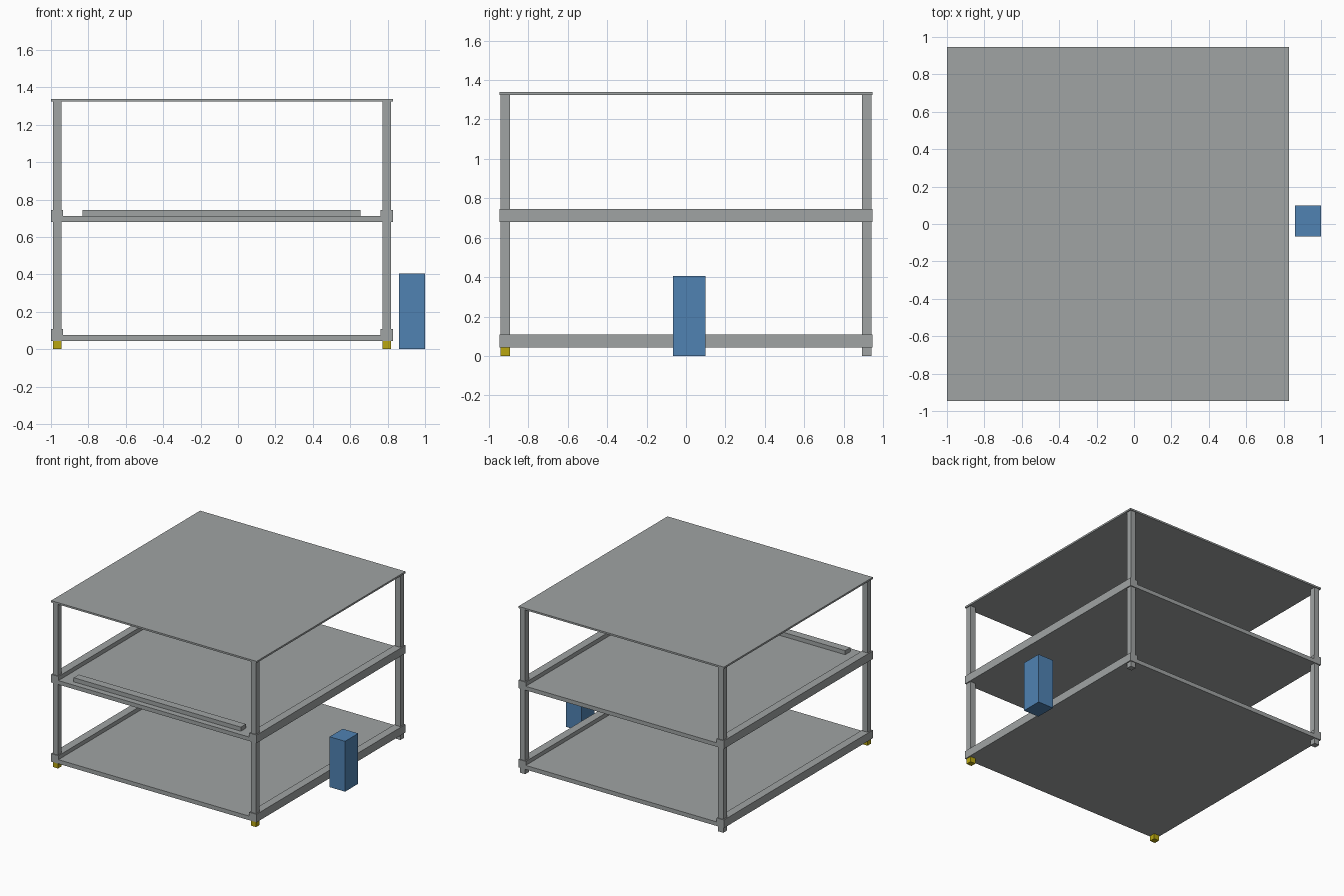
import bpy
import bmesh
from mathutils import Vector

cube = bpy.data.objects.get("Cube")
if cube:
    bpy.data.objects.remove(cube, do_unlink=True)


def material(name, colour):
    mat = bpy.data.materials.new(name)
    mat.use_nodes = True
    mat.diffuse_color = (*colour, 1)
    mat.node_tree.nodes["Principled BSDF"].inputs["Base Color"].default_value = (*colour, 1)
    return mat


grey = material("aluminium grey", (0.35, 0.37, 0.37))
blue = material("steel blue", (0.08, 0.225, 0.45))
yellow = material("yellow", (0.48, 0.38, 0.005))


def box(name, mat, x, y, z):
    """Box spanning the (low, high) pair on each axis."""
    low, high = (Vector(c) for c in zip(x, y, z))
    bm = bmesh.new()
    bmesh.ops.create_cube(bm, size=1)
    bmesh.ops.scale(bm, vec=high - low, verts=bm.verts)
    mesh = bpy.data.meshes.new(name)
    bm.to_mesh(mesh)
    bm.free()
    mesh.materials.append(mat)
    obj = bpy.data.objects.new(name, mesh)
    obj.location = (low + high) / 2
    bpy.context.collection.objects.link(obj)
    return obj


LEFT, RIGHT, DEPTH = -1.0, 0.828, 0.947
RAIL, POST, INSET = 0.065, 0.046, 0.01
full_x, full_y = (LEFT, RIGHT), (-DEPTH, DEPTH)
inner_x = (LEFT + RAIL, RIGHT - RAIL)

# Panels
box("bottom_shelf", grey, full_x, full_y, (0.043, 0.076))
box("middle_shelf", grey, inner_x, full_y, (0.68, 0.712))
box("top_panel", grey, full_x, full_y, (1.324, 1.338))

# Side rails, running front to back
sides = {"right": (LEFT, LEFT + RAIL), "left": (RIGHT - RAIL, RIGHT)}
for side, x in sides.items():
    box(f"{side}_lower_rail", grey, x, full_y, (0.076, 0.108))
    box(f"{side}_middle_rail", grey, x, full_y, (0.68, 0.745))

    # Posts and feet at the front and back of each side
    px = (x[0] + INSET, x[0] + INSET + POST)
    for end, y0, foot_mat in (("front", -0.94, yellow), ("back", 0.94 - POST, grey)):
        py = (y0, y0 + POST)
        box(f"{end}_{side}_lower_post", grey, px, py, (0.108, 0.68))
        box(f"{end}_{side}_upper_post", grey, px, py, (0.745, 1.324))
        box(f"{end}_{side}_foot", foot_mat, px, py, (0, 0.043))

# Loose bar lying on the middle shelf and the cabinet beside the rack
box("shelf_bar", grey, (-0.832, 0.655), (-0.9, -0.835), (0.712, 0.745))
box("side_cabinet", blue, (0.862, 1.0), (-0.067, 0.1), (0, 0.405))
